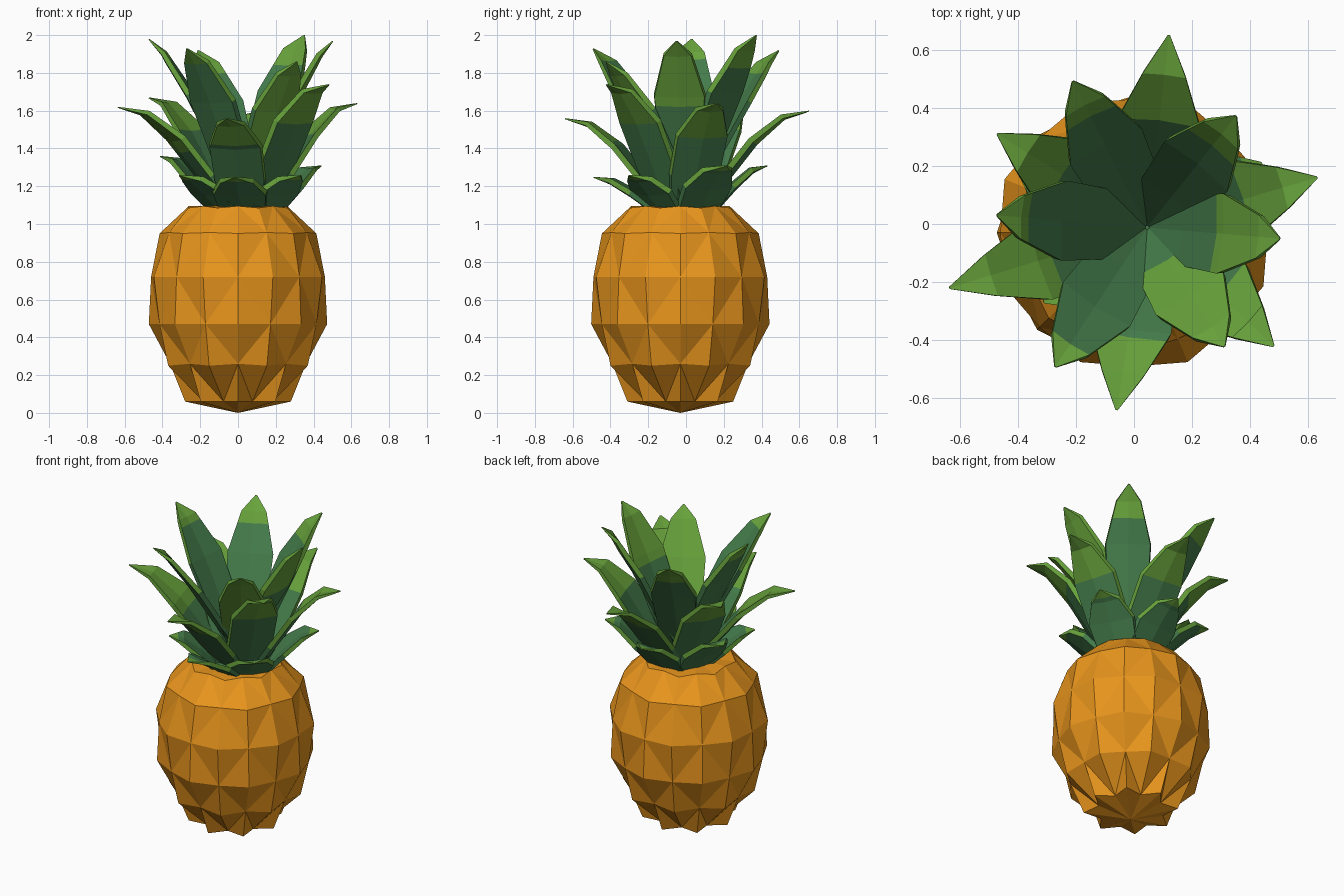
import bpy, bmesh
from math import cos, sin, pi, hypot
from mathutils import Vector

if "Cube" in bpy.data.objects:
    bpy.data.objects.remove(bpy.data.objects["Cube"])


def material(name, rgb):
    m = bpy.data.materials.new(name)
    m.diffuse_color = (*rgb, 1)
    m.use_nodes = True
    m.node_tree.nodes["Principled BSDF"].inputs["Base Color"].default_value = m.diffuse_color
    return m


ORANGE = material("golden_skin", (0.82, 0.305, 0.012))
DARK = material("deep_green", (0.058, 0.20, 0.07))
LIGHT = material("leaf_green", (0.137, 0.36, 0.044))


def finish(bm, name, mats):
    bmesh.ops.recalc_face_normals(bm, faces=bm.faces)
    me = bpy.data.meshes.new(name)
    bm.to_mesh(me)
    bm.free()
    for m in mats:
        me.materials.append(m)
    ob = bpy.data.objects.new(name, me)
    bpy.context.collection.objects.link(ob)


# Fruit body: staggered rings of 16 points, alternately peak and valley
# (peak radius, valley radius, peak z, valley z)
RINGS = [(0.28, 0.20, 0.06, 0.06), (0.40, 0.36, 0.25, 0.26),
         (0.472, 0.45, 0.47, 0.47), (0.482, 0.46, 0.72, 0.72),
         (0.415, 0.395, 0.95, 0.955), (0.285, 0.26, 1.085, 1.095)]
CY = -0.03
bm = bmesh.new()
grid = []
for i, (rp, rv, zp, zv) in enumerate(RINGS):
    ring = []
    for k in range(16):
        peak = (k + i) % 2 == 0
        r, z = (rp, zp) if peak else (rv, zv)
        a = k * pi / 8
        ring.append(bm.verts.new((r * cos(a), CY + r * sin(a), z)))
    grid.append(ring)
for i in range(len(RINGS) - 1):
    for k in range(16):
        a, b = grid[i][k], grid[i][(k + 1) % 16]
        d, c = grid[i + 1][k], grid[i + 1][(k + 1) % 16]
        if (k + i) % 2:           # split each cell from valley to valley
            bm.faces.new((a, b, c)); bm.faces.new((a, c, d))
        else:
            bm.faces.new((a, b, d)); bm.faces.new((b, c, d))
for ring, z in ((grid[0], 0.0), (grid[-1], 1.10)):
    mid = bm.verts.new((0, CY, z))
    for k in range(16):
        bm.faces.new((ring[k], ring[(k + 1) % 16], mid))
finish(bm, "fruit_body", [ORANGE])

# Crown core: low plug hidden under the leaves
CENTRE = Vector((0.045, -0.012, 0))
bm = bmesh.new()
bmesh.ops.create_cone(bm, cap_ends=True, segments=12, radius1=0.2, radius2=0.12, depth=0.04)
bmesh.ops.translate(bm, verts=bm.verts, vec=CENTRE + Vector((-0.02, 0, 1.10)))
finish(bm, "crown_core", [DARK])


def lerp(table, t, col):
    for p, q in zip(table, table[1:]):
        if t <= q[0]:
            f = (t - p[0]) / (q[0] - p[0])
            return p[col] + (q[col] - p[col]) * f
    return table[-1][col]


# Leaf profiles: outward fraction, height fraction, half width
UPPER = [(0, 0, 0.07), (0.25, 0.30, 0.12), (0.55, 0.66, 0.138), (0.83, 0.92, 0.075), (1, 1, 0.004)]
MIDDLE = [(0, 0, 0.10), (0.22, 0.33, 0.138), (0.48, 0.71, 0.142), (0.76, 0.96, 0.075), (1, 1, 0.004)]
LOWER = [(0, 0, 0.125), (0.35, 0.55, 0.145), (0.7, 0.95, 0.09), (1, 1, 0.004)]


def leaf(name, tip, profile, base_r, z0, split, rim):
    """Thick curved leaf from the crown centre to tip; light green past split."""
    dx, dy = tip[0] - CENTRE.x, tip[1] - CENTRE.y
    reach = hypot(dx, dy)
    out = Vector((dx / reach, dy / reach, 0))
    side = Vector((-out.y, out.x, 0))

    def point(t):
        p = CENTRE + out * (base_r + (reach - base_r) * t)
        p.z = z0 + (tip[2] - z0) * lerp(profile, t, 1)
        return p

    ts = [p[0] for p in profile]
    if min(abs(t - split) for t in ts) > 0.03:
        ts = sorted(ts + [split])
    bm = bmesh.new()
    rows = []
    for t in ts:
        p, w = point(t), lerp(profile, t, 2)
        tan = (point(min(t + 0.08, 1)) - point(max(t - 0.08, 0))).normalized()
        n = tan.cross(side)
        if n.z < 0:
            n = -n
        cup, thick = n * w * 0.1, n * (0.004 + 0.026 * min(1, w / 0.1))
        upper = [p - side * w, p - cup, p + side * w]
        lower = [p + side * w * 0.96 - thick, p - cup - thick, p - side * w * 0.96 - thick]
        rows.append([bm.verts.new(v) for v in upper + lower])
    for i, (a, b) in enumerate(zip(rows, rows[1:])):
        t = (ts[i] + ts[i + 1]) / 2
        for k in range(6):
            j = (k + 1) % 6
            f = bm.faces.new((a[k], a[j], b[j], b[k]))
            f.material_index = int(t > (rim if k in (2, 5) else split))
    bm.faces.new(rows[0])
    bm.faces.new(rows[-1]).material_index = 1
    finish(bm, name, [DARK, LIGHT])


# Three tiers of six leaves: tip x, y, z and where the light green starts
TIERS = {
    "upper": (UPPER, 0.0, 1.14, 0.5, [(-0.21, 0.49, 1.92, 0.75), (0.35, 0.37, 2.0, 0.72),
                                      (0.50, -0.05, 1.97, 0.5), (0.31, -0.42, 1.86, 0.25),
                                      (-0.27, -0.49, 1.93, 0.8), (-0.47, 0.03, 1.98, 0.78)]),
    "middle": (MIDDLE, 0.08, 1.09, 0.3, [(0.12, 0.65, 1.60, 0.47), (0.63, 0.16, 1.64, 0.48),
                                         (0.48, -0.42, 1.74, 0.47), (-0.06, -0.64, 1.56, 0.53),
                                         (-0.635, -0.22, 1.62, 0.4), (-0.47, 0.31, 1.67, 0.47)]),
    "lower": (LOWER, 0.14, 1.09, 0.3, [(0.44, 0.21, 1.31, 0.82), (0.02, 0.43, 1.31, 0.82),
                                       (-0.41, 0.20, 1.36, 0.82), (-0.31, -0.27, 1.26, 0.82),
                                       (-0.02, -0.49, 1.25, 0.82), (0.33, -0.30, 1.26, 0.82)]),
}
for tier, (profile, base_r, z0, rim, leaves) in TIERS.items():
    for i, (x, y, z, split) in enumerate(leaves):
        leaf(f"{tier}_leaf_{i + 1}", (x, y, z), profile, base_r, z0, split, rim)
